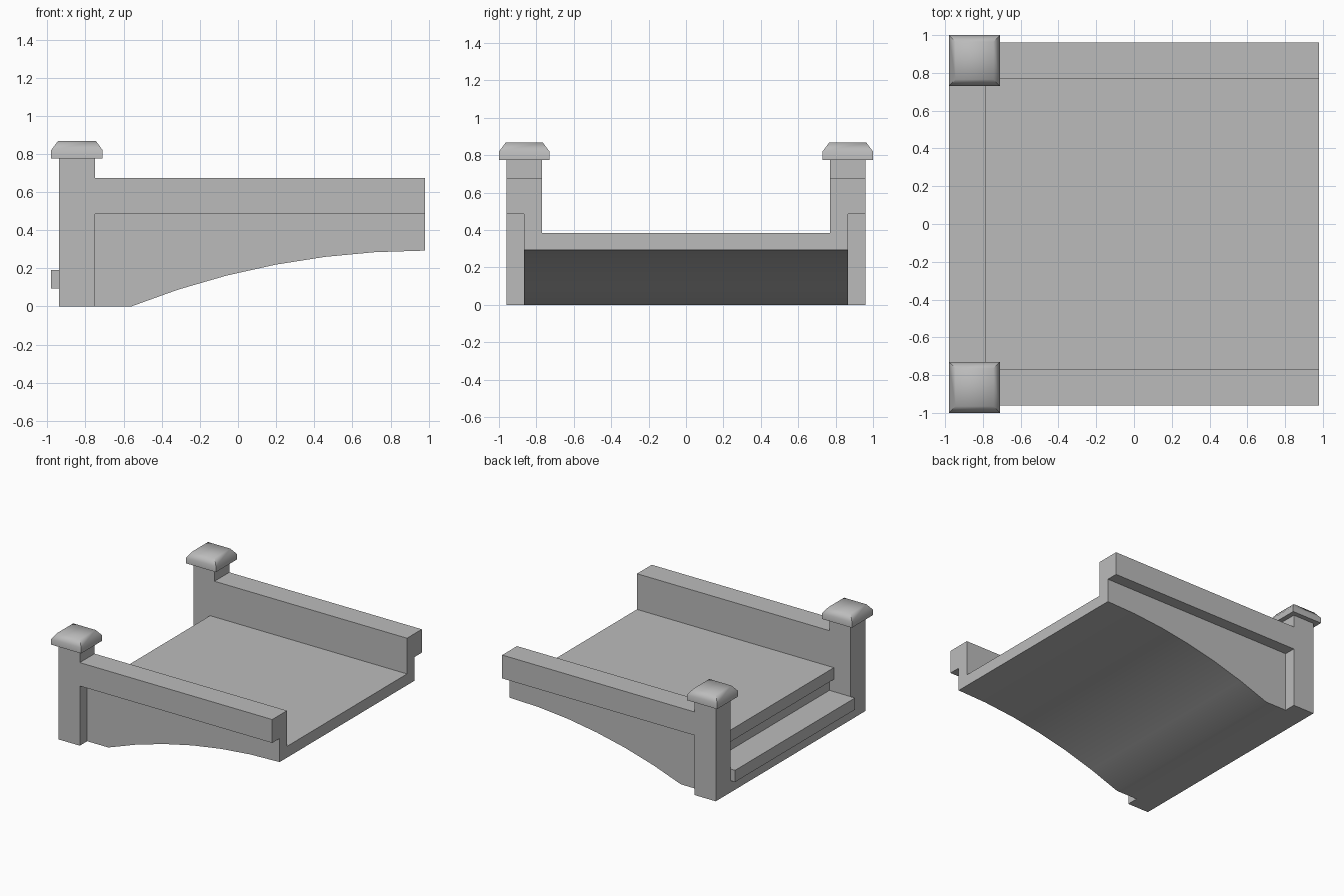
import bpy
import bmesh
from math import asin, sin, cos, radians

if "Cube" in bpy.data.objects:
    bpy.data.objects.remove(bpy.data.objects["Cube"])

stone = bpy.data.materials.new("grey stone")
stone.use_nodes = True
stone.diffuse_color = (0.5, 0.5, 0.5, 1)
stone.node_tree.nodes["Principled BSDF"].inputs["Base Color"].default_value = (0.5, 0.5, 0.5, 1)

# Main dimensions
END_X, POST_X, STEP_X, NOSE = 0.98, -0.75, -0.94, 0.04
INNER_Y, WALL_Y, OUTER_Y = 0.77, 0.865, 0.96
DECK_Z, RISE, SLAB = 0.385, 0.19, 0.095
RAIL_LOW, RAIL_TOP, POST_TOP = 0.485, 0.675, 0.775


def finish(name, bm, angle):
    bmesh.ops.recalc_face_normals(bm, faces=bm.faces[:])
    mesh = bpy.data.meshes.new(name)
    bm.to_mesh(mesh)
    bm.free()
    mesh.materials.append(stone)
    obj = bpy.data.objects.new(name, mesh)
    bpy.context.collection.objects.link(obj)
    bpy.ops.object.select_all(action='DESELECT')
    obj.select_set(True)
    bpy.context.view_layer.objects.active = obj
    bpy.ops.object.shade_smooth_by_angle(angle=radians(angle))
    return obj


def extrude(name, points, direction):
    """Sweep a closed outline of 3D points along a direction."""
    bm = bmesh.new()
    face = bm.faces.new([bm.verts.new(p) for p in points])
    swept = bmesh.ops.extrude_face_region(bm, geom=[face])["geom"]
    bmesh.ops.translate(bm, vec=direction,
                        verts=[v for v in swept if isinstance(v, bmesh.types.BMVert)])
    # keep the starting cap so the solid is closed
    if not face.is_valid or len(bm.faces) < len(points) + 2:
        bmesh.ops.holes_fill(bm, edges=[e for e in bm.edges if e.is_boundary])
    return finish(name, bm, 20)


def side_profile(name, outline, half_width):
    return extrude(name, [(x, -half_width, z) for x, z in outline], (0, 2 * half_width, 0))


# Half arch body with a solid deck
span, crown, segments = 1.54, 0.293, 6
radius = (span ** 2 + crown ** 2) / (2 * crown)
sweep = asin(span / radius)
arch = []
for i in range(segments + 1):
    a = sweep * (1 - i / segments)
    arch.append((END_X - radius * sin(a), crown - radius * (1 - cos(a))))
side_profile("arch_body",
             [(POST_X, 0)] + arch + [(END_X, DECK_Z), (POST_X, DECK_Z)], WALL_Y)

# Entry steps with overhanging treads
side_profile("lower_step", [
    (POST_X, 0), (STEP_X, 0), (STEP_X, RISE - SLAB), (STEP_X - NOSE, RISE - SLAB),
    (STEP_X - NOSE, RISE), (POST_X, RISE)], INNER_Y)
side_profile("deck_nosing", [
    (POST_X, DECK_Z - SLAB), (POST_X - NOSE, DECK_Z - SLAB),
    (POST_X - NOSE, DECK_Z), (POST_X, DECK_Z)], INNER_Y)

for side, s in (("front", -1), ("back", 1)):
    # Parapet with an overhanging outer rail
    section = [(INNER_Y, DECK_Z), (WALL_Y, DECK_Z), (WALL_Y, RAIL_LOW),
               (OUTER_Y, RAIL_LOW), (OUTER_Y, RAIL_TOP), (INNER_Y, RAIL_TOP)]
    extrude(side + "_parapet", [(POST_X, s * y, z) for y, z in section],
            (END_X - POST_X, 0, 0))

    # End post
    corners = [(STEP_X, INNER_Y), (POST_X, INNER_Y), (POST_X, OUTER_Y), (STEP_X, OUTER_Y)]
    extrude(side + "_post", [(x, s * y, 0) for x, y in corners], (0, 0, POST_TOP))

    # Post cap with chamfered top
    bm = bmesh.new()
    cx, cy = (STEP_X + POST_X) / 2, s * (INNER_Y + OUTER_Y) / 2
    rings = []
    for half, z in ((0.135, POST_TOP), (0.135, 0.82), (0.1, 0.867)):
        rings.append([bm.verts.new((cx + half * u, cy + half * v, z))
                      for u, v in ((-1, -1), (1, -1), (1, 1), (-1, 1))])
    for low, high in zip(rings, rings[1:]):
        for i in range(4):
            j = (i + 1) % 4
            bm.faces.new((low[i], low[j], high[j], high[i]))
    bm.faces.new(rings[0])
    bm.faces.new(rings[-1])
    finish(side + "_post_cap", bm, 60)
